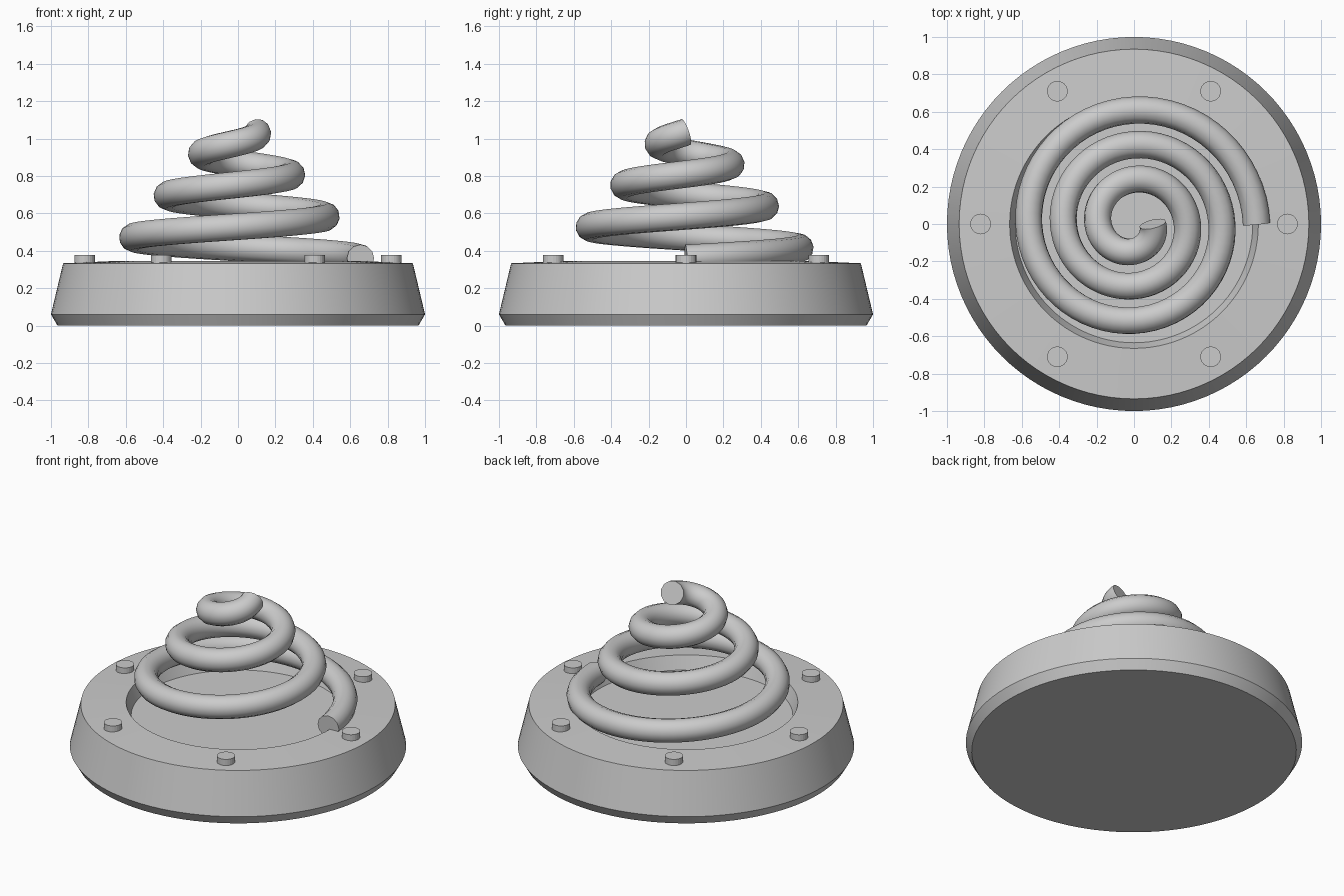
import bpy
from math import cos, sin, tau

if "Cube" in bpy.data.objects:
    bpy.data.objects.remove(bpy.data.objects["Cube"])

GREY = (0.6, 0.6, 0.6, 1)
metal = bpy.data.materials.new("grey metal")
metal.use_nodes = True
metal.diffuse_color = GREY
metal.node_tree.nodes["Principled BSDF"].inputs["Base Color"].default_value = GREY


def finish(obj, angle=0.5):
    bpy.ops.object.select_all(action="DESELECT")
    obj.select_set(True)
    bpy.context.view_layer.objects.active = obj
    if obj.type == "CURVE":
        bpy.ops.object.convert(target="MESH")
        obj = bpy.context.object
    obj.data.materials.clear()
    obj.data.materials.append(metal)
    bpy.ops.object.shade_smooth_by_angle(angle=angle)
    return obj


def lathe(name, profile, sides):
    """Closed solid of revolution from (radius, height) points, bottom to top."""
    verts = [(r * cos(tau * i / sides), r * sin(tau * i / sides), z)
             for r, z in profile for i in range(sides)]
    faces = [list(range(sides))[::-1]]
    for k in range(len(profile) - 1):
        for i in range(sides):
            j = (i + 1) % sides
            a, b = k * sides, (k + 1) * sides
            faces.append([a + i, a + j, b + j, b + i])
    faces.append(list(range(len(verts) - sides, len(verts))))
    mesh = bpy.data.meshes.new(name)
    mesh.from_pydata(verts, [], faces)
    obj = bpy.data.objects.new(name, mesh)
    bpy.context.collection.objects.link(obj)
    return finish(obj, 0.15)


# Round base with chamfered foot, sloping sides and a shallow dished recess
lathe("base", [(0.965, 0), (1, 0.06), (0.935, 0.333), (0.665, 0.345), (0.635, 0.26)], 96)

# Six bolts around the rim
for n in range(6):
    bolt = lathe(f"bolt_{n + 1}", [(0.055, 0.3), (0.055, 0.376)], 24)
    bolt.location = (0.82 * cos(tau * n / 6), 0.82 * sin(tau * n / 6), 0)

# Conical coil spring: three turns, rising as it tightens
TURNS, STEPS = 3, 64
curve = bpy.data.curves.new("spring", "CURVE")
curve.dimensions = "3D"
curve.bevel_depth = 0.073
curve.bevel_resolution = 4
curve.use_fill_caps = True
path = curve.splines.new("POLY")
path.points.add(TURNS * STEPS)
for i, p in enumerate(path.points):
    t = i / STEPS
    r = 0.655 - 0.185 * t
    p.co = (r * cos(tau * t), r * sin(tau * t), 0.36 + 0.225 * t, 1)
spring = bpy.data.objects.new("spring", curve)
bpy.context.collection.objects.link(spring)
finish(spring, 0.9)
